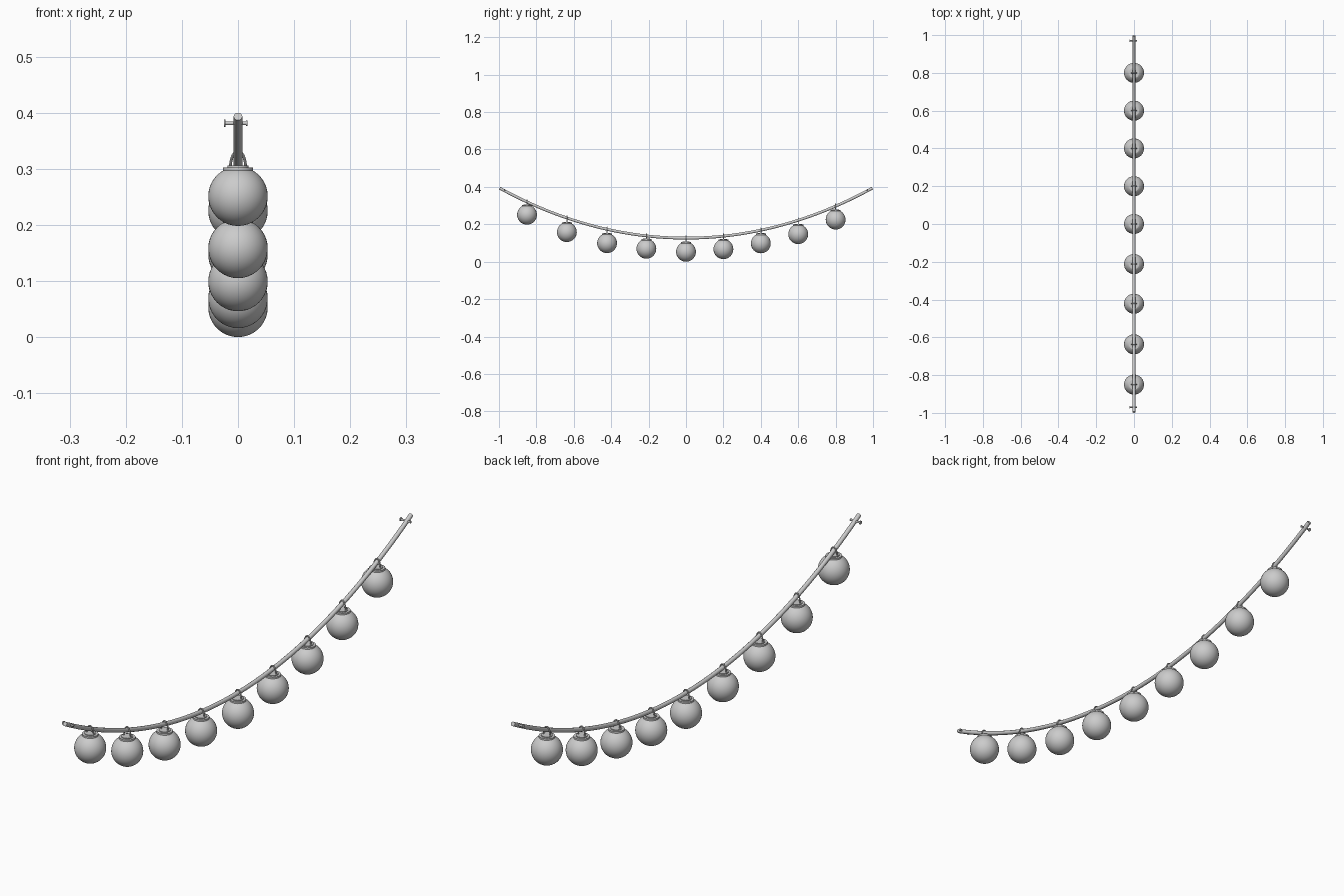
import bpy, math
from mathutils import Vector

if "Cube" in bpy.data.objects:
    bpy.data.objects.remove(bpy.data.objects["Cube"])

A, LOW, ROPE_R = 1.9, 0.126, 0.0078


def rope_z(y):
    return LOW + A * (math.cosh(y / A) - 1)


def smooth(o):
    bpy.ops.object.select_all(action='DESELECT')
    o.select_set(True)
    bpy.context.view_layer.objects.active = o
    bpy.ops.object.shade_smooth_by_angle(angle=math.radians(40))


def tube(name, pts, r, res=3):
    # Swept round wire along a path, turned into a mesh
    cu = bpy.data.curves.new(name, 'CURVE')
    cu.dimensions = '3D'
    cu.bevel_depth = r
    cu.bevel_resolution = res
    cu.use_fill_caps = True
    sp = cu.splines.new('POLY')
    sp.points.add(len(pts) - 1)
    for p, c in zip(sp.points, pts):
        p.co = (*c, 1)
    o = bpy.data.objects.new(name, cu)
    bpy.context.collection.objects.link(o)
    bpy.ops.object.select_all(action='DESELECT')
    o.select_set(True)
    bpy.context.view_layer.objects.active = o
    bpy.ops.object.convert(target='MESH')
    smooth(bpy.context.object)


def cylinder(name, loc, r, depth, along_x=False, verts=24):
    rot = (0, math.pi / 2, 0) if along_x else (0, 0, 0)
    bpy.ops.mesh.primitive_cylinder_add(vertices=verts, radius=r, depth=depth,
                                        location=loc, rotation=rot)
    o = bpy.context.object
    o.name = name
    smooth(o)


# Hanging rope
ys = [-0.996 + 1.992 * i / 48 for i in range(49)]
tube("rope", [(0, y, rope_z(y)) for y in ys], ROPE_R)

# Bulbs with cap, collar and a wire loop over the rope
bulbs = [(-.85, .251), (-.637, .158), (-.422, .099), (-.212, .069), (0, .053),
         (.2, .067), (.4, .098), (.6, .147), (.8, .225)]
R = 0.053
for y, z in bulbs:
    bpy.ops.mesh.primitive_uv_sphere_add(segments=40, ring_count=20, radius=R,
                                         location=(0, y, z))
    bpy.context.object.name = "bulb"
    smooth(bpy.context.object)
    cylinder("cap", (0, y, z + 0.0485), 0.027, 0.006, verts=32)
    cylinder("collar", (0, y, z + 0.0525), 0.019, 0.004, verts=32)
    base = z + 0.052
    h = rope_z(y) + ROPE_R + 0.004 - base
    pts = []
    for i in range(17):
        t = math.pi * i / 16
        pts.append((0.0135 * math.cos(t), y, base + h * math.sin(t)))
    tube("hanging_loop", pts, 0.0025, 2)

# Cross pins through both rope ends
for y in (-0.97, 0.97):
    z = rope_z(y) + 0.002
    cylinder("pin", (-0.0035, y, z), 0.0033, 0.041, True, 16)
    cylinder("pin_head", (-0.0235, y, z), 0.0065, 0.003, True, 20)
    cylinder("pin_tip", (0.0155, y, z), 0.0045, 0.003, True, 16)
